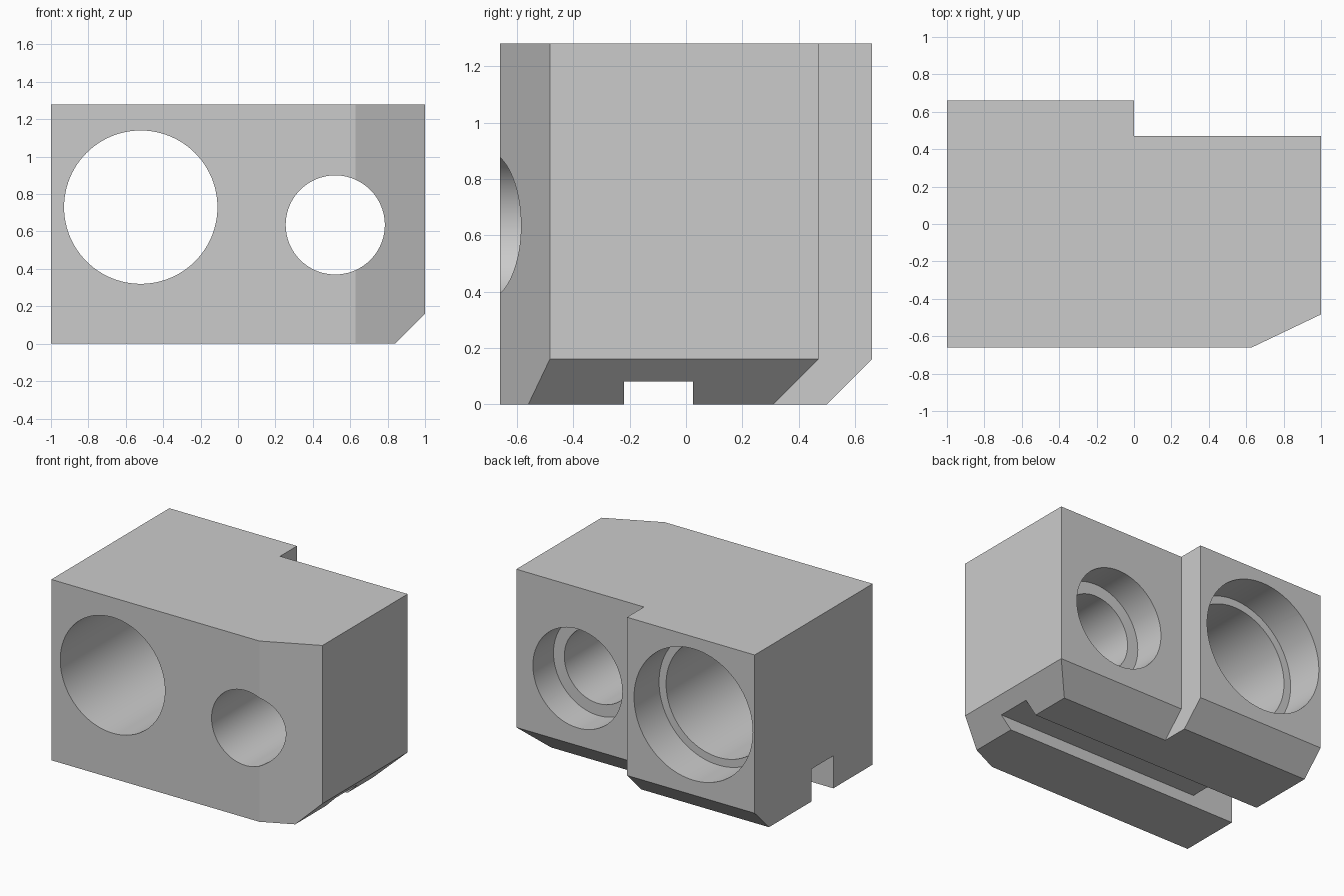
import bpy, bmesh, math
from mathutils import Vector

cube = bpy.data.objects.get("Cube")
if cube:
    bpy.data.objects.remove(cube, do_unlink=True)

HEIGHT = 1.28
FAR = 1.6


def make_prism(name, profile, axis, start, end):
    """Extrude a 2D profile along an axis; the profile uses the other two axes in order."""
    bm = bmesh.new()
    verts = []
    for point in profile:
        co = list(point)
        co.insert(axis, start)
        verts.append(bm.verts.new(co))
    face = bm.faces.new(verts)
    grown = bmesh.ops.extrude_face_region(bm, geom=[face])
    shift = Vector((0, 0, 0))
    shift[axis] = end - start
    bmesh.ops.translate(bm, vec=shift,
                        verts=[g for g in grown["geom"] if isinstance(g, bmesh.types.BMVert)])
    bmesh.ops.recalc_face_normals(bm, faces=bm.faces)
    mesh = bpy.data.meshes.new(name)
    bm.to_mesh(mesh)
    bm.free()
    obj = bpy.data.objects.new(name, mesh)
    bpy.context.collection.objects.link(obj)
    return obj


def circle(x, z, radius, sides=96):
    return [(x + radius * math.cos(math.tau * i / sides),
             z + radius * math.sin(math.tau * i / sides)) for i in range(sides)]


def rectangle(a0, a1, b0, b1):
    return [(a0, b0), (a1, b0), (a1, b1), (a0, b1)]


# Main block with the chamfered lower back edge
block = make_prism("clamp_block", [(-0.66, 0), (0.5, 0), (0.66, 0.16),
                                   (0.66, HEIGHT), (-0.66, HEIGHT)], 0, -1, 1)

cutters = [
    # Recessed back half, with its own lower chamfer
    make_prism("back_step_cutter", [(0.11, -0.2), (0.47, 0.16), (0.47, FAR),
                                    (1, FAR), (1, -0.2)], 0, 0, FAR),
    # Slanted front corner
    make_prism("front_corner_cutter", [(0.43, -0.755), (1.2, -0.388), (1.2, -1), (0.43, -1)],
               2, -0.2, FAR),
    # Lower chamfer of the left end
    make_prism("end_chamfer_cutter", [(0.64, -0.2), (1.2, 0.36), (1.2, -0.2)], 1, -FAR, FAR),
    # Bottom groove and its deeper end pocket
    make_prism("groove_cutter", rectangle(-0.22, 0.025, -0.2, 0.08), 0, -FAR, FAR),
    make_prism("pocket_cutter", rectangle(-0.22, 0.025, -0.1, 0.23), 0, -1.2, -0.68),
]

# Through bores with wider counterbores at the back
for name, x, z, radius, wide, ledge in (("large", -0.52, 0.73, 0.41, 0.465, 0.38),
                                        ("small", 0.52, 0.635, 0.265, 0.35, 0.24)):
    cutters.append(make_prism(name + "_bore_cutter", circle(x, z, radius), 1, -FAR, FAR))
    cutters.append(make_prism(name + "_counterbore_cutter", circle(x, z, wide), 1, ledge, FAR))

# Cut everything out of the block
bpy.ops.object.select_all(action="DESELECT")
bpy.context.view_layer.objects.active = block
block.select_set(True)
for cutter in cutters:
    cutter.hide_render = True
    cut = block.modifiers.new(cutter.name, "BOOLEAN")
    cut.operation = "DIFFERENCE"
    cut.solver = "EXACT"
    cut.object = cutter
    bpy.ops.object.modifier_apply(modifier=cut.name)
    bpy.data.objects.remove(cutter, do_unlink=True)

# Plain grey finish, smooth inside the bores
grey = bpy.data.materials.new("plain_grey")
grey.use_nodes = True
colour = (0.6, 0.6, 0.6, 1)
grey.diffuse_color = colour
grey.node_tree.nodes["Principled BSDF"].inputs["Base Color"].default_value = colour
block.data.materials.clear()
block.data.materials.append(grey)
bpy.ops.object.shade_smooth_by_angle(angle=math.radians(20))
